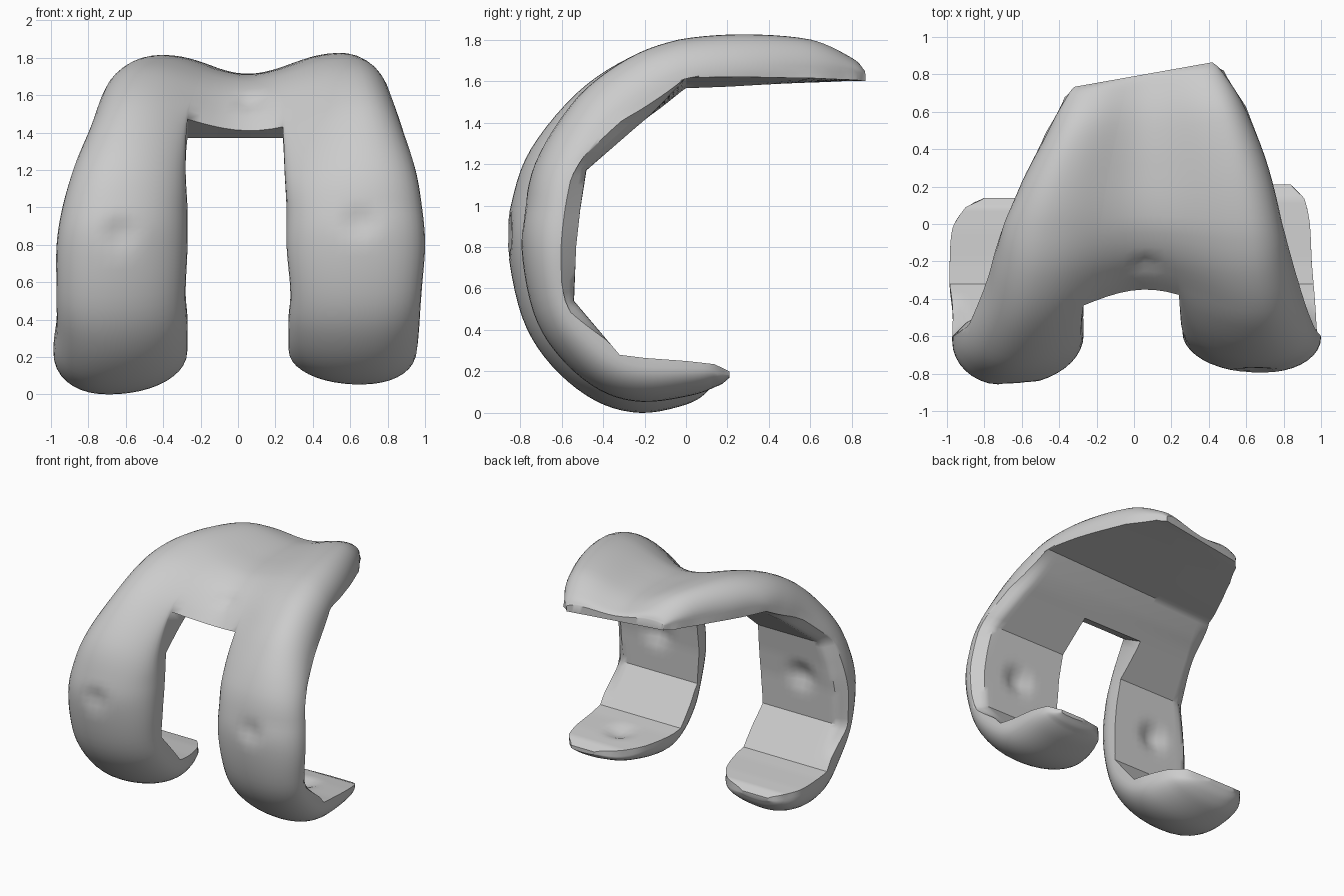
import bpy, bmesh, math
from mathutils import Vector

cube = bpy.data.objects.get("Cube")
if cube:
    bpy.data.objects.remove(cube, do_unlink=True)

# Side profile stations, rear tip to upper tip: outer y, z, inner y, z
PATH = [
    (.14, .17, .14, .20), (.10, .10, .09, .235), (0, .04, -.02, .25),
    (-.22, 0, -.20, .265), (-.44, .06, -.32, .28), (-.65, .23, -.43, .41),
    (-.79, .46, -.54, .54), (-.86, .80, -.53, .80), (-.84, 1.02, -.51, .98),
    (-.75, 1.27, -.48, 1.17), (-.53, 1.54, -.25, 1.37), (-.28, 1.71, -.12, 1.48),
    (-.03, 1.79, 0, 1.59), (.25, 1.815, .25, 1.595), (.55, 1.79, .55, 1.60),
    (.74, 1.71, .74, 1.60), (.79, 1.66, .79, 1.60)]
# Width stations: right leg outer and inner x, left leg outer and inner x
WIDTH = [
    (-.80, -.58, .84, .64), (-.90, -.42, .91, .45), (-.97, -.33, .94, .34),
    (-.985, -.28, .95, .28), (-.985, -.27, .96, .27), (-.97, -.27, .97, .27),
    (-.97, -.28, .98, .28), (-.97, -.27, 1.0, .26), (-.94, -.27, .985, .26),
    (-.88, -.28, .95, .25), (-.79, -.27, .88, .24), (-.74, -.22, .83, .22),
    (-.69, -.18, .79, .20), (-.60, -.14, .72, .18), (-.47, -.08, .60, .16),
    (-.37, -.04, .48, .14), (-.32, 0, .42, .12)]
LEFT_THICK = [1, .8, .8, .8, .8, .8, .8, .8, .8, .85, .95, 1, 1.05, 1.05, 1.05, 1, 1]
GROOVE = [.6, .4, .2, .2, .2, .2, .2, .2, .2, .22, .32, .45, .52, .52, .55, .6, .65]
NOTCH, SUB, LEG, MID = 10, 5, 20, 8
GROOVE_X = .06

# Dents: centre, radius, push vector, layer
DENTS = [
    ((-.63, -.86, .86), .12, (0, .03, 0), "outer"),
    ((.65, -.79, .92), .12, (0, .03, 0), "outer"),
    ((.06, -.22, 1.57), .08, (0, .02, -.02), "outer"),
    ((-.62, -.53, .85), .14, (0, -.05, 0), "inner"),
    ((.62, -.53, .85), .14, (0, -.05, 0), "inner"),
    ((.62, -.08, .25), .13, (0, 0, -.035), "inner")]


def ramp(t, a, b):
    return min(1, max(0, (t - a) / (b - a)))


def lin(table, t):
    t = max(0, min(len(table) - 1, t))
    i = min(int(t), len(table) - 2)
    f = t - i
    a, b = table[i], table[i + 1]
    if isinstance(a, tuple):
        return [p + (q - p) * f for p, q in zip(a, b)]
    return a + (b - a) * f


def spline(table, t):
    """Catmull-Rom interpolation through the stations."""
    n = len(table) - 1
    i = min(int(t), n - 1)
    f = t - i
    rows = [table[max(0, min(n, i + k))] for k in (-1, 0, 1, 2)]
    return [.5 * (2 * b + (c - a) * f + (2 * a - 5 * b + 4 * c - d) * f * f
                  + (3 * b - a - 3 * c + d) * f ** 3) for a, b, c, d in zip(*rows)]


def soft_inner(t):
    """Inner profile with its creases rounded off, as a base for the outside."""
    reach = min(.7, t, len(PATH) - 1 - t)
    samples = [lin(PATH, t + reach * k / 3) for k in range(-3, 4)]
    return [sum(s[j] for s in samples) / 7 for j in (2, 3)]


def columns(t):
    """Positions across one row: x, dome height, rim bevel, left-side weight."""
    xr, ir, xl, il = spline(WIDTH, t)
    ei = lin(GROOVE, t)
    beveled = ramp(t, 4.5, 6) * (1 - ramp(t, 10, 12))
    eo = .2 + .1 * beveled + .4 * ramp(t, 14, 16) + .4 * (1 - ramp(t, 0, 1))
    groove = ramp(t, 8, 10.3)
    ridge_r = xr + (ir - xr) * .42
    ridge_l = xl + (il - xl) * (.45 - .13 * groove)

    def height(x):
        ridge, xo, xi = (ridge_r, xr, ir) if x < GROOVE_X else (ridge_l, xl, il)
        if abs(x - GROOVE_X) > abs(ridge - GROOVE_X):
            s = min(1, (x - ridge) / (xo - ridge))
            return eo + (1 - eo) * math.sqrt(1 - s ** (2.3 - .3 * groove))
        s = min(1, (x - ridge) / (xi - ridge))
        w = (x - ridge) / (GROOVE_X - ridge)
        bump = ((1 - groove) * math.sqrt(1 - s * s)
                + groove * (.5 + .5 * math.cos(math.pi * w)))
        return ei + (1 - ei) * bump

    def rim(x):
        return .22 * beveled * max(0, 1 - min(x - xr, xl - x) / .07)

    # Leg columns crowd towards the steep edges
    ease = [.5 - .5 * math.cos(math.pi * k / LEG) for k in range(LEG + 1)]
    xs = [(xr + (ir - xr) * u, 0) for u in ease]
    xs += [(ir + (il - ir) * k / MID, k / MID) for k in range(1, MID)]
    xs += [(il + (xl - il) * u, 1) for u in ease]
    return [(x, height(x), rim(x), left) for x, left in xs]


def dent(p, layer):
    for centre, radius, push, where in DENTS:
        d = (p - Vector(centre)).length / radius
        if where == layer and d < 1:
            p = p + Vector(push) * (1 - d * d) ** 2
    return p


# Knee shell: matching outer and inner grids joined by a wall
bm = bmesh.new()
rows = (len(PATH) - 1) * SUB + 1
outer, inner = {}, {}
for r in range(rows):
    t = r / SUB
    oy, oz = spline(PATH, t)[:2]
    iy, iz = lin(PATH, t)[2:]
    by, bz = soft_inner(t)
    tilt = .035 * ramp(t, 10.5, 12) * (1 - ramp(t, 13, 16))
    for c, (x, h, rim, left) in enumerate(columns(t)):
        if LEG < c < LEG + MID and r < NOTCH * SUB:
            continue
        h *= 1 + (lin(LEFT_THICK, t) - 1) * left
        skew = .18 * x * max(0, iy) / .8 if t > NOTCH else .07 * left * max(0, 1 - t / 3)
        pi = Vector((x, iy + (oy - iy) * rim + skew, iz + (oz - iz) * rim + tilt * x))
        po = Vector((x, by + (oy - by) * h + skew, bz + (oz - bz) * h))
        outer[r, c] = bm.verts.new(dent(po, "outer"))
        inner[r, c] = bm.verts.new(dent(pi, "inner"))

edges = {}
for r in range(rows - 1):
    for c in range(2 * LEG + MID):
        ring = [(r, c), (r, c + 1), (r + 1, c + 1), (r + 1, c)]
        if not all(k in outer for k in ring):
            continue
        bm.faces.new([outer[k] for k in ring])
        bm.faces.new([inner[k] for k in reversed(ring)])
        for a, b in zip(ring, ring[1:] + ring[:1]):
            edges.setdefault(frozenset((a, b)), []).append((a, b))
for uses in edges.values():
    if len(uses) == 1:
        a, b = uses[0]
        bm.faces.new([outer[b], outer[a], inner[a], inner[b]])
bmesh.ops.recalc_face_normals(bm, faces=bm.faces)

mesh = bpy.data.meshes.new("knee_shell")
bm.to_mesh(mesh)
bm.free()
shell = bpy.data.objects.new("knee_shell", mesh)
bpy.context.collection.objects.link(shell)

# Plain grey material
mat = bpy.data.materials.new("plain grey")
mat.use_nodes = True
grey = (.6, .6, .6, 1)
mat.diffuse_color = grey
mat.node_tree.nodes["Principled BSDF"].inputs["Base Color"].default_value = grey
mesh.materials.append(mat)

bpy.ops.object.select_all(action="DESELECT")
shell.select_set(True)
bpy.context.view_layer.objects.active = shell
bpy.ops.object.shade_smooth_by_angle(angle=math.radians(40))
